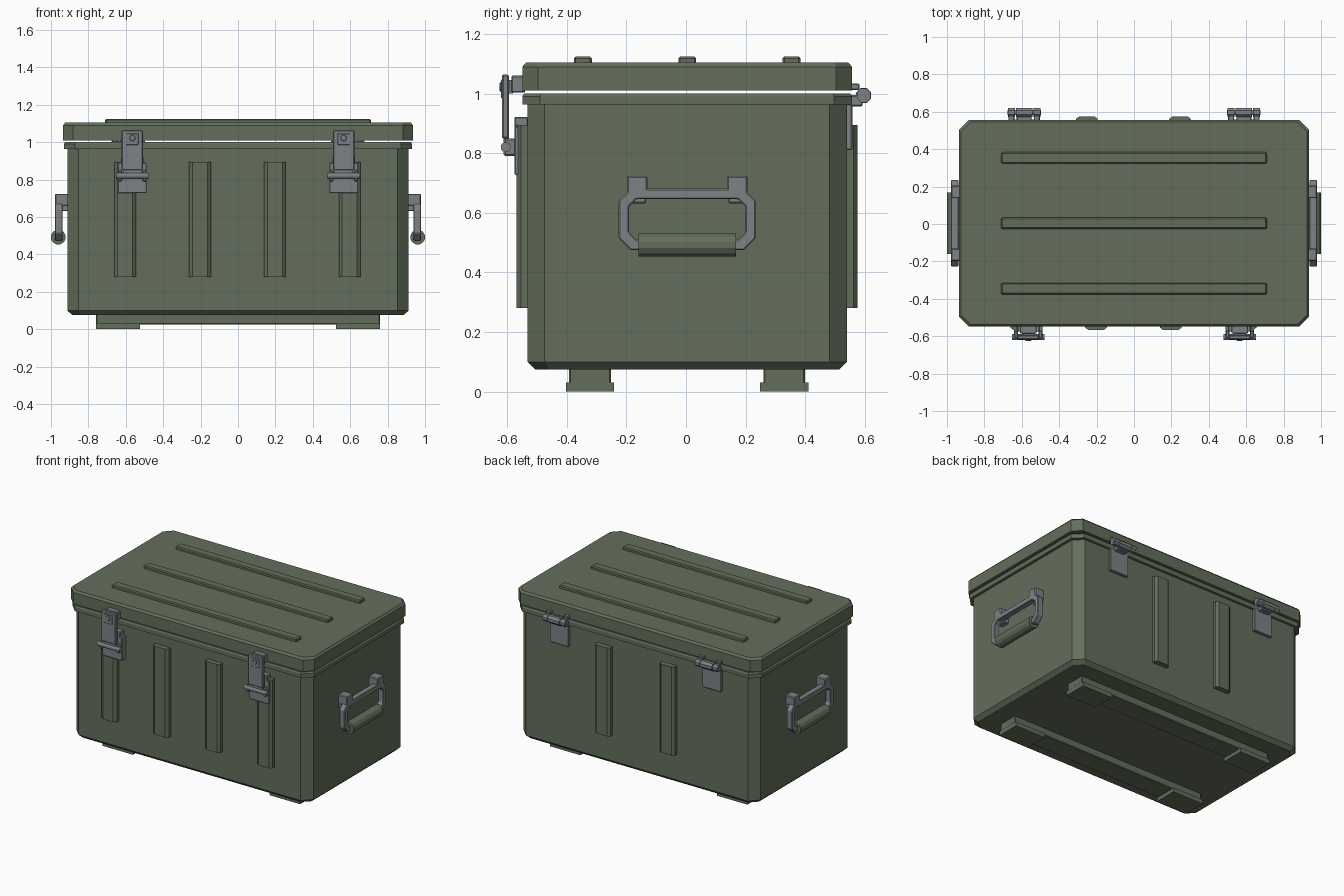
import bpy, bmesh, math
from mathutils import Matrix, Vector

if "Cube" in bpy.data.objects:
    bpy.data.objects.remove(bpy.data.objects["Cube"])

def material(name, rgb):
    m = bpy.data.materials.new(name)
    m.diffuse_color = (*rgb, 1)
    m.use_nodes = True
    m.node_tree.nodes["Principled BSDF"].inputs["Base Color"].default_value = m.diffuse_color
    return m

GREEN = material("olive green", (0.125, 0.158, 0.104))
STEEL = material("grey steel", (0.205, 0.225, 0.238))
YC = 0.004  # centre of the case in y

def finish(name, bm, mat, bevel=0):
    bmesh.ops.recalc_face_normals(bm, faces=bm.faces)
    me = bpy.data.meshes.new(name)
    bm.to_mesh(me)
    bm.free()
    me.materials.append(mat)
    ob = bpy.data.objects.new(name, me)
    bpy.context.collection.objects.link(ob)
    if bevel:
        b = ob.modifiers.new("bevel", "BEVEL")
        b.width, b.segments, b.limit_method = bevel, 1, "ANGLE"
    return ob

def box(name, x, y, z, mat, bevel=0):
    bm = bmesh.new()
    c = Vector([(a[0] + a[1]) / 2 for a in (x, y, z)])
    s = [abs(a[1] - a[0]) for a in (x, y, z)]
    bmesh.ops.create_cube(bm, size=1, matrix=Matrix.Translation(c) @ Matrix.Diagonal((*s, 1)))
    return finish(name, bm, mat, bevel)

def cylinder(name, centre, r, length, axis, mat, sides=12, bevel=0):
    bm = bmesh.new()
    rot = {"x": Matrix.Rotation(math.pi / 2, 4, "Y"), "y": Matrix.Rotation(math.pi / 2, 4, "X")}[axis]
    bmesh.ops.create_cone(bm, cap_ends=True, segments=sides, radius1=r, radius2=r, depth=length,
                          matrix=Matrix.Translation(centre) @ rot @ Matrix.Rotation(math.pi / sides, 4, "Z"))
    ob = finish(name, bm, mat, bevel)
    return ob

def octagon(hx, hy, c):
    return [(hx, -hy + c), (hx, hy - c), (hx - c, hy), (-hx + c, hy),
            (-hx, hy - c), (-hx, -hy + c), (-hx + c, -hy), (hx - c, -hy)]

def bridge(bm, a, b):
    n = len(a)
    for i in range(n):
        bm.faces.new((a[i], a[(i + 1) % n], b[(i + 1) % n], b[i]))

def tub(name, levels, mat):
    """Stack of corner-cut rectangles: (half x, half y, corner cut, z)."""
    bm = bmesh.new()
    rings = [[bm.verts.new((x, y + YC, z)) for x, y in octagon(hx, hy, c)] for hx, hy, c, z in levels]
    for a, b in zip(rings, rings[1:]):
        bridge(bm, a, b)
    bm.faces.new(rings[0])
    bm.faces.new(rings[-1])
    return finish(name, bm, mat)

# Case body with rim, and lid
tub("case_body", [(0.886, 0.51, 0.05, 0.075), (0.912, 0.536, 0.058, 0.1), (0.912, 0.536, 0.058, 0.963)], GREEN)
tub("case_rim", [(0.931, 0.553, 0.06, 0.963), (0.931, 0.553, 0.06, 0.991), (0.925, 0.547, 0.058, 1.0)], GREEN)
tub("lid", [(0.936, 0.553, 0.053, 1.01), (0.936, 0.553, 0.053, 1.09), (0.924, 0.541, 0.05, 1.104)], GREEN)

# Lid ribs
for i in (-1, 0, 1):
    y = YC + 0.35 * i
    box("lid_rib", (-0.71, 0.71), (y - 0.03, y + 0.03), (1.09, 1.124), GREEN, 0.006)

# Wall ribs: profile in x/y extruded upwards
def wall_rib(x, side):
    prof = [(-0.058, 0.52), (-0.058, 0.558), (-0.04, 0.572), (0.04, 0.572), (0.058, 0.558), (0.058, 0.52)]
    bm = bmesh.new()
    lo, hi = [[bm.verts.new((x + px, side * py + YC, z)) for px, py in prof] for z in (0.28, 0.895)]
    bridge(bm, lo, hi)
    bm.faces.new(lo)
    bm.faces.new(hi)
    finish("wall_rib", bm, GREEN)

for x in (-0.603, -0.203, 0.197, 0.597):
    wall_rib(x, -1)
for x in (-0.252, 0.246):
    wall_rib(x, 1)

# Runners and foot pads
for s in (-1, 1):
    y = YC + s * 0.326
    box("runner", (-0.76, 0.76), (y - 0.07, y + 0.07), (0.026, 0.08), GREEN, 0.005)
    for t in (-1, 1):
        box("foot_pad", (t * 0.525, t * 0.76), (y - 0.081, y + 0.081), (0, 0.03), GREEN)

# Front latches
for s in (-1, 1):
    x = s * 0.565
    def part(name, hw, y, z, bevel=0):
        box(name, (x - hw, x + hw), y, z, STEEL, bevel)
    part("latch_base_plate", 0.077, (-0.576, -0.53), (0.727, 0.89), 0.004)
    part("latch_base_top", 0.06, (-0.576, -0.53), (0.88, 0.922), 0.004)
    part("latch_lid_bracket", 0.045, (-0.586, -0.54), (1.003, 1.06), 0.004)
    part("latch_strap", 0.057, (-0.618, -0.594), (0.85, 1.064), 0.005)
    part("latch_strap_end", 0.05, (-0.612, -0.594), (0.82, 0.86))
    part("latch_catch", 0.034, (-0.6, -0.58), (1.0, 1.045))
    part("latch_frame", 0.032, (-0.621, -0.6), (0.985, 1.047), 0.002)
    cylinder("latch_bolt", (x, -0.61, 1.022), 0.017, 0.03, "y", STEEL, 12, 0.003)
    cylinder("latch_pin", (x, -0.605, 0.82), 0.017, 0.175, "x", STEEL)
    for t in (-1, 1):
        cx = x + t * 0.066
        box("latch_ear", (cx - 0.011, cx + 0.011), (-0.612, -0.57), (0.79, 0.85), STEEL, 0.006)

# Back hinges
for s in (-1, 1):
    x = s * 0.587
    box("hinge_leaf", (x - 0.072, x + 0.072), (0.535, 0.558), (0.81, 0.966), STEEL, 0.004)
    box("hinge_lower_arm", (x - 0.04, x + 0.04), (0.55, 0.592), (0.957, 0.995), STEEL, 0.004)
    cylinder("hinge_knuckle", (x, 0.596, 0.994), 0.027, 0.09, "x", STEEL, 8)
    cylinder("hinge_pin", (x, 0.596, 0.994), 0.014, 0.18, "x", STEEL)
    for t in (-1, 1):
        cx = x + t * 0.068
        cylinder("hinge_side_knuckle", (cx, 0.596, 0.994), 0.025, 0.036, "x", STEEL, 8)
        box("hinge_upper_arm", (cx - 0.016, cx + 0.016), (0.55, 0.582), (1.012, 1.034), STEEL, 0.004)

# Side handles: corner-cut ring, brackets and grip
for s in (-1, 1):
    bm = bmesh.new()
    rings = [[bm.verts.new((s * x, py + YC, pz + 0.578)) for py, pz in octagon(*shape)]
             for x, shape in ((0.938, (0.23, 0.103, 0.04)), (0.979, (0.23, 0.103, 0.04)),
                              (0.979, (0.195, 0.068, 0.025)), (0.938, (0.195, 0.068, 0.025)))]
    for i in range(4):
        bridge(bm, rings[i], rings[(i + 1) % 4])
    finish("handle_ring", bm, STEEL, 0.004)
    cylinder("handle_grip", (s * 0.961, YC, 0.492), 0.04, 0.328, "x", GREEN).data.transform(
        Matrix.Translation((s * 0.961, YC, 0.492)) @ Matrix.Rotation(math.pi / 2, 4, "Z")
        @ Matrix.Translation((-s * 0.961, -YC, -0.492)))
    for t in (-1, 1):
        y = YC + t * 0.168
        box("handle_bracket", (s * 0.9, s * 0.979), (y - 0.034, y + 0.034), (0.66, 0.724), STEEL, 0.005)
        box("handle_bracket_lower", (s * 0.9, s * 0.945), (y - 0.03, y + 0.03), (0.632, 0.68), STEEL, 0.004)
